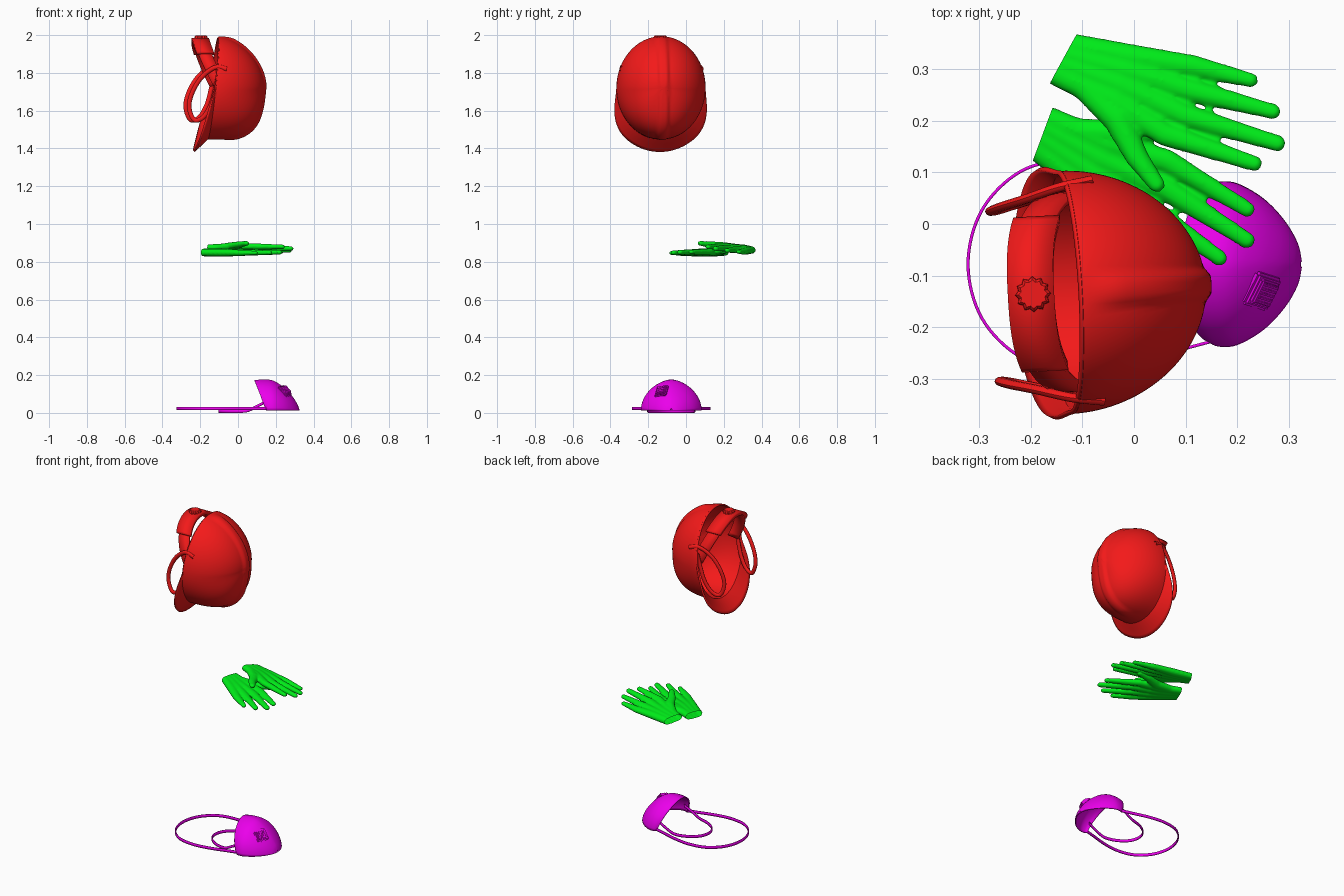
import bpy, bmesh, math
from math import sin, cos, pi, radians
from mathutils import Vector, Matrix

if "Cube" in bpy.data.objects:
    bpy.data.objects.remove(bpy.data.objects["Cube"])


def material(name, rgb):
    m = bpy.data.materials.new(name)
    m.diffuse_color = (*rgb, 1)
    m.use_nodes = True
    m.node_tree.nodes["Principled BSDF"].inputs["Base Color"].default_value = m.diffuse_color
    return m


RED = material("red", (0.9, 0.01, 0.01))
GREEN = material("green", (0.0, 0.87, 0.01))
MAGENTA = material("magenta", (0.83, 0.0, 0.83))


def smoothstep(a, b, v):
    v = min(1, max(0, (v - a) / (b - a)))
    return v * v * (3 - 2 * v)


def finish(bm, name, mat, matrix=Matrix(), thick=0, angle=40):
    bmesh.ops.recalc_face_normals(bm, faces=bm.faces)
    me = bpy.data.meshes.new(name)
    bm.to_mesh(me)
    bm.free()
    me.transform(matrix)
    me.materials.append(mat)
    ob = bpy.data.objects.new(name, me)
    bpy.context.collection.objects.link(ob)
    if thick:
        mod = ob.modifiers.new("thickness", 'SOLIDIFY')
        mod.thickness, mod.offset = thick, 0
    bpy.context.view_layer.objects.active = ob
    bpy.ops.object.select_all(action='DESELECT')
    ob.select_set(True)
    bpy.ops.object.shade_smooth_by_angle(angle=radians(angle))
    return ob


def sheet(name, rows, mat, matrix=Matrix(), closed=False, thick=0.01):
    """Surface lofted through rows of points."""
    bm = bmesh.new()
    vs = [[bm.verts.new(p) for p in r] for r in rows]
    n = len(rows[0])
    for r0, r1 in zip(vs, vs[1:]):
        for i in range(n if closed else n - 1):
            j = (i + 1) % n
            bm.faces.new((r0[i], r0[j], r1[j], r1[i]))
    bmesh.ops.remove_doubles(bm, verts=bm.verts, dist=1e-5)
    return finish(bm, name, mat, matrix, thick)


def smooth_path(pts, steps=8):
    """Catmull-Rom curve through the points."""
    p = [Vector(q) for q in pts]
    p = [2 * p[0] - p[1]] + p + [2 * p[-1] - p[-2]]
    out = []
    for a, b, c, d in zip(p, p[1:], p[2:], p[3:]):
        for k in range(steps):
            t = k / steps
            out.append(0.5 * (2 * b + (c - a) * t + (2 * a - 5 * b + 4 * c - d) * t * t
                              + (3 * b - a - 3 * c + d) * t ** 3))
    return out + [p[-2]]


def ribbon(name, path, half, mat, matrix=Matrix(), thick=0.006):
    w = Vector(half)
    return sheet(name, [[p - w for p in path], [p + w for p in path]], mat, matrix, False, thick)


# ---------- Helmet: crown points along +x, peak hangs down ----------
HELMET = Matrix.Translation((-0.12, -0.132, 1.72)) @ Matrix.Rotation(radians(3.2), 4, 'Z')


def shell_point(t, a):
    s = sin(a)
    n = 1.95 - 0.3 * s if s > 0 else 1.95 + 1.5 * s * s
    r = max(0, sin(t * pi / 2)) ** (2 / n)
    x = 0.267 * max(0, cos(t * pi / 2)) ** (2 / n)
    y, z = 0.231 * cos(a) * r, 0.268 * s * r
    ridge = 0.04 * (1 - smoothstep(0.012, 0.035, abs(y))) * (1 - smoothstep(0.75, 0.98, t))
    p = Vector((x, y, z)) * (1 + ridge)
    return p + Vector((0.11 * p.z - 0.012, 0, 0))


angles = [2 * pi * i / 120 for i in range(120)]
rows = [[shell_point(k / 32, a) for a in angles] for k in range(33)]
for k in range(1, 6):                       # peak grows out of the lower rim
    row = []
    for a, p in zip(angles, rows[32]):
        s = max(0, -sin(a))
        d = Vector((0, p.y, p.z)).normalized() * (0.065 * smoothstep(0, 0.8, s) + 0.002)
        d.x = -0.07 * s ** 1.2 - 0.002
        row.append(p + d * k / 5)
    rows.append(row)
sheet("helmet_shell", rows, RED, HELMET, closed=True, thick=0.01)


def arch(a0, a1, extra):
    out = []
    for i in range(33):
        a = radians(a0 + (a1 - a0) * i / 32)
        out.append(Vector((-0.08 + 0.09 * (1 - sin(a)) ** 1.3, (0.19 + extra) * cos(a),
                           0.02 + (0.225 + extra) * sin(a))))
    return out


# Headband, its adjuster cover and fluted knob
ribbon("headband", arch(-2, 182, 0), (0.034, 0, 0.004), RED, HELMET, 0.01)
ribbon("headband_adjuster", arch(44, 136, 0.008), (0.045, 0, 0), RED, HELMET, 0.022)
bm = bmesh.new()
rings = []
for z, r in ((0.25, 0.036), (0.272, 0.034), (0.278, 0.028)):
    rings.append([bm.verts.new((-0.076 + cos(i * pi / 12) * r * (1 - 0.16 * (i % 2)),
                                sin(i * pi / 12) * r * (1 - 0.16 * (i % 2)), z)) for i in range(24)])
for lo, hi in zip(rings, rings[1:]):
    for i in range(24):
        bm.faces.new((lo[i], lo[(i + 1) % 24], hi[(i + 1) % 24], hi[i]))
bm.faces.new(rings[0])
bm.faces.new(rings[-1])
finish(bm, "adjuster_knob", RED, HELMET, angle=20)

# Side strap loops
LOOP = [(0.05, 0.215, 0.1), (-0.01, 0.205, 0.11), (-0.08, 0.185, 0.06), (-0.13, 0.172, -0.02),
        (-0.148, 0.165, -0.1), (-0.122, 0.17, -0.168), (-0.075, 0.182, -0.155),
        (-0.035, 0.193, -0.09), (-0.01, 0.2, 0.0), (0.005, 0.205, 0.07)]
for side, sg in (("left", 1), ("right", -1)):
    path = smooth_path([(x, sg * y, z) for x, y, z in LOOP])
    tube = []
    for i, p in enumerate(path):
        tan = (path[min(i + 1, len(path) - 1)] - path[max(i - 1, 0)]).normalized()
        u = tan.cross(Vector((0, 1, 0))).normalized()
        v = tan.cross(u)
        tube.append([p + u * 0.012 * cos(k * pi / 5) + v * 0.009 * sin(k * pi / 5) for k in range(10)])
    sheet("chin_strap_" + side, tube, RED, HELMET, closed=True, thick=0)

# ---------- Gloves: swept spheres fused by a voxel remesh, cuff cut open ----------
FINGERS = [  # (x, y, radius) from wrist to tip
    [(-0.03, 0.03, .025), (0.12, 0.053, .028), (0.243, 0.080, .023), (0.357, 0.093, .015)],
    [(-0.03, 0.012, .027), (0.12, 0.025, .029), (0.251, 0.033, .024), (0.418, 0.050, .016)],
    [(-0.03, -0.006, .027), (0.12, -0.005, .029), (0.258, -0.017, .024), (0.447, -0.006, .017)],
    [(-0.03, -0.022, .025), (0.12, -0.038, .028), (0.237, -0.065, .024), (0.419, -0.059, .016)],
    [(0.03, -0.02, .025), (0.14, -0.068, .030), (0.20, -0.126, .023), (0.254, -0.163, .017)]]


def glove(name, sg, matrix):
    bm = bmesh.new()
    for f in FINGERS:
        for (x0, y0, r0), (x1, y1, r1) in zip(f, f[1:]):
            n = int(math.hypot(x1 - x0, y1 - y0) / 0.008)
            for k in range(n + 1):
                t = k / n
                c = Vector((x0 + (x1 - x0) * t, sg * (y0 + (y1 - y0) * t), 0))
                bmesh.ops.create_icosphere(bm, subdivisions=2, radius=r0 + (r1 - r0) * t,
                                           matrix=Matrix.Translation(c))
    bmesh.ops.scale(bm, vec=(1, 1, 0.78), verts=bm.verts)
    src = finish(bm, name + "_source", GREEN)
    mod = src.modifiers.new("fuse", 'REMESH')
    mod.mode, mod.voxel_size = 'VOXEL', 0.005
    mod = src.modifiers.new("soften", 'SMOOTH')
    mod.factor, mod.iterations = 0.5, 6
    ev = src.evaluated_get(bpy.context.evaluated_depsgraph_get())
    bm = bmesh.new()
    bm.from_mesh(ev.to_mesh())
    ev.to_mesh_clear()
    bpy.data.objects.remove(src)
    bmesh.ops.bisect_plane(bm, geom=bm.verts[:] + bm.edges[:] + bm.faces[:], plane_co=(0, 0, 0),
                           plane_no=(1, -sg * 0.15, 0), clear_inner=True)
    finish(bm, name, GREEN, matrix, angle=80)


def pose(loc, turn, roll):
    return (Matrix.Translation(loc) @ Matrix.Rotation(radians(turn), 4, 'Z')
            @ Matrix.Rotation(radians(roll), 4, 'X'))


glove("upper_glove", 1, pose((-0.14, 0.315, 0.869), -20, -10))
glove("lower_glove", -1, pose((-0.175, 0.18, 0.85), -29, 2))

# ---------- Dust mask: cup open to the back and underneath ----------
MASK = Matrix.Translation((0, -0.078, 0))
STATIONS = [(0.15, 0.148, 0.088, 0.17), (0.165, 0.157, 0.135, 0.174), (0.2, 0.154, 0.185, 0.168),
            (0.25, 0.125, 0.235, 0.137), (0.29, 0.083, 0.278, 0.095), (0.315, 0.04, 0.308, 0.052),
            (0.323, 0.005, 0.321, 0.022)]    # base x, half width, top x, top z
rails = zip(smooth_path([(b, w, 0) for b, w, x, z in STATIONS], 5),
            smooth_path([(x, 0, z) for b, w, x, z in STATIONS], 5))
rows = []
for base, top in rails:
    row = []
    for i in range(33):
        a = pi * i / 32
        c = cos(a)
        row.append((base.x + (top.x - base.x) * sin(a),
                    base.y * math.copysign(abs(c) ** 1.2, c),
                    0.012 + (top.z - 0.012) * sin(a)))
    rows.append(row)
sheet("mask_cup", rows, MAGENTA, MASK, thick=0.006)

# Square valve with slats, seated on the cup
zax = Vector((0.62, -0.42, 0.66)).normalized()
xax = Vector((0.3, 0.95, 0)).cross(zax).normalized()
yax = zax.cross(xax)
VALVE = Matrix.Translation((0.247, -0.13, 0.114)) @ Matrix((xax, yax, zax)).transposed().to_4x4()


def block(name, size, loc):
    bm = bmesh.new()
    bmesh.ops.create_cube(bm, size=1)
    bmesh.ops.scale(bm, vec=size, verts=bm.verts)
    bmesh.ops.translate(bm, vec=loc, verts=bm.verts)
    bmesh.ops.bevel(bm, geom=bm.edges[:], offset=min(size) * 0.3, segments=2, affect='EDGES')
    finish(bm, name, MAGENTA, VALVE)


block("valve_base", (0.07, 0.07, 0.018), (0, 0, 0))
block("valve_cover", (0.052, 0.052, 0.012), (0, 0, 0.011))
for i in range(5):
    block("valve_slat_%d" % (i + 1), (0.042, 0.005, 0.005), (0, -0.018 + 0.009 * i, 0.018))

# Two elastic straps lying on the floor
LONG = [(0.15, 0.15, 0.022), (0.09, 0.166, 0.022), (-0.02, 0.195, 0.022), (-0.12, 0.204, 0.022),
        (-0.22, 0.18, 0.022), (-0.295, 0.105, 0.022), (-0.322, 0, 0.022)]
SHORT = [(0.155, 0.125, 0.062), (0.11, 0.128, 0.04), (0.05, 0.124, 0.012), (-0.02, 0.105, 0.008),
         (-0.08, 0.06, 0.008), (-0.1, 0, 0.008)]
for name, half in (("long_strap", LONG), ("short_strap", SHORT)):
    loop = half + [(x, -y, z) for x, y, z in reversed(half[:-1])]
    ribbon(name, smooth_path(loop), (0, 0, 0.008), MAGENTA, MASK, 0.006)
